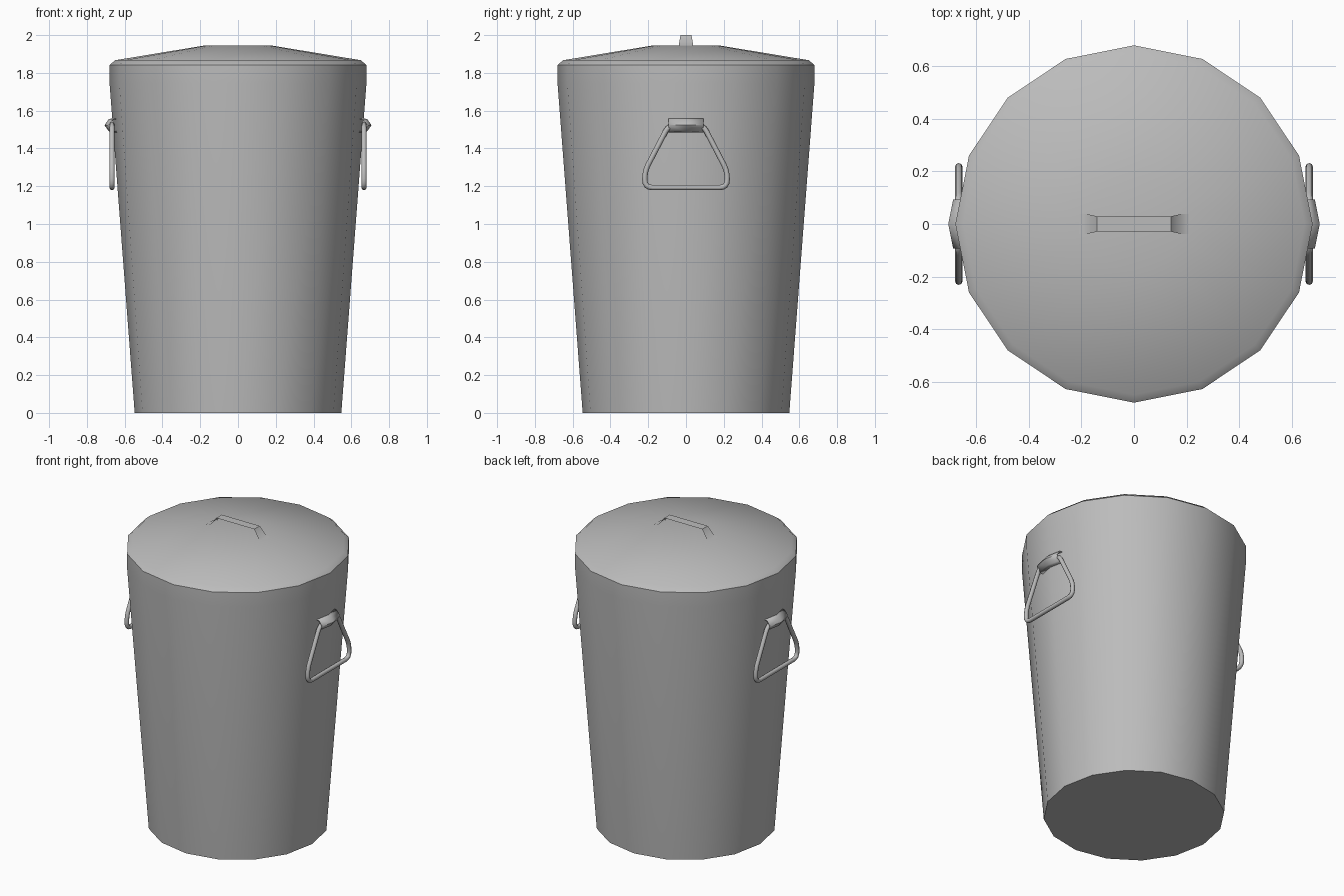
import bpy, bmesh, math
from mathutils import Vector

old = bpy.data.objects.get("Cube")
if old:
    bpy.data.objects.remove(old, do_unlink=True)

metal = bpy.data.materials.new("galvanised_grey")
metal.use_nodes = True
grey = (0.5, 0.5, 0.5, 1)
metal.diffuse_color = grey
metal.node_tree.nodes["Principled BSDF"].inputs["Base Color"].default_value = grey

SIDES = 16


def finish(name, bm, angle=45):
    """Turn a bmesh into a smooth-shaded object with sharp corners kept."""
    mesh = bpy.data.meshes.new(name)
    bm.to_mesh(mesh)
    bm.free()
    mesh.materials.append(metal)
    obj = bpy.data.objects.new(name, mesh)
    bpy.context.collection.objects.link(obj)
    bpy.ops.object.select_all(action='DESELECT')
    obj.select_set(True)
    bpy.context.view_layer.objects.active = obj
    bpy.ops.object.shade_smooth_by_angle(angle=math.radians(angle))
    return obj


def lathe(name, profile, cap_bottom=False, cap_top=False, angle=45):
    """Revolve (radius, height) points, listed from bottom to top."""
    bm = bmesh.new()
    rings = []
    for r, z in profile:
        rings.append([bm.verts.new((r * math.cos(a), r * math.sin(a), z))
                      for a in (math.tau * i / SIDES for i in range(SIDES))])
    for low, high in zip(rings, rings[1:]):
        for i in range(SIDES):
            j = (i + 1) % SIDES
            bm.faces.new((low[i], low[j], high[j], high[i]))
    if cap_bottom:
        bm.faces.new(rings[0][::-1])
    if cap_top:
        bm.faces.new(rings[-1])
    return finish(name, bm, angle)


def strip(name, rows, thickness=0):
    """Join rows of points into a bent sheet."""
    bm = bmesh.new()
    grid = [[bm.verts.new(p) for p in row] for row in rows]
    for a, b in zip(grid, grid[1:]):
        for i in range(len(a) - 1):
            bm.faces.new((a[i], a[i + 1], b[i + 1], b[i]))
    bmesh.ops.recalc_face_normals(bm, faces=bm.faces)
    obj = finish(name, bm)
    if thickness:
        mod = obj.modifiers.new("thickness", 'SOLIDIFY')
        mod.thickness = thickness
        mod.offset = 0
    return obj


def rounded(points, radius, steps=4):
    """Round the corners of a closed path with short curves."""
    path = []
    for i, p in enumerate(points):
        before = p + (points[i - 1] - p).normalized() * radius
        after = p + (points[(i + 1) % len(points)] - p).normalized() * radius
        for k in range(steps + 1):
            t = k / steps
            path.append(before * (1 - t) ** 2 + p * 2 * t * (1 - t) + after * t * t)
    return path


def wire_loop(name, path, radius, sides=8):
    """Sweep a round section along a closed path lying in a y-z plane."""
    bm = bmesh.new()
    out = Vector((1, 0, 0))
    rings = []
    for i, p in enumerate(path):
        along = (path[(i + 1) % len(path)] - path[i - 1]).normalized()
        side = along.cross(out)
        rings.append([bm.verts.new(p + radius * (out * math.cos(a) + side * math.sin(a)))
                      for a in (math.tau * k / sides for k in range(sides))])
    for i, ring in enumerate(rings):
        prev = rings[i - 1]
        for k in range(sides):
            m = (k + 1) % sides
            bm.faces.new((prev[k], prev[m], ring[m], ring[k]))
    bmesh.ops.recalc_face_normals(bm, faces=bm.faces)
    return finish(name, bm, 60)


# Tapered body with a straight collar under the lid
lathe("bin_body", [(0.547, 0), (0.68, 1.745), (0.68, 1.83)], cap_bottom=True)

# Shallow lid with a bevelled rim and a flat centre
lathe("lid", [(0.68, 1.83), (0.68, 1.842), (0.65, 1.867), (0.177, 1.945)],
      cap_top=True, angle=35)

# Flat strap handle on the lid, with feet at both ends
half = [(0.21, 0.038, 1.942), (0.18, 0.038, 1.947), (0.14, 0.029, 2.0)]
arch = half + [(-x, w, z) for x, w, z in reversed(half)]
strip("lid_handle", [[(x, -w, z), (x, w, z)] for x, w, z in arch])

# Hanging carry handles with folded brackets, one on each side
for name, s in (("left", 1), ("right", -1)):
    corners = [(-0.09, 1.525), (-0.218, 1.28), (-0.218, 1.193),
               (0.218, 1.193), (0.218, 1.28), (0.09, 1.525)]
    path = rounded([Vector((s * 0.667, y, z)) for y, z in corners], 0.04)
    wire_loop(name + "_carry_handle", path, 0.014)

    fold = [(0.662, 1.557), (0.682, 1.553), (0.704, 1.523), (0.682, 1.493), (0.657, 1.487)]
    rows = [[(s * (x - abs(y) * 0.2), y, z) for y in (-0.093, 0, 0.093)] for x, z in fold]
    strip(name + "_handle_bracket", rows, 0.006)
